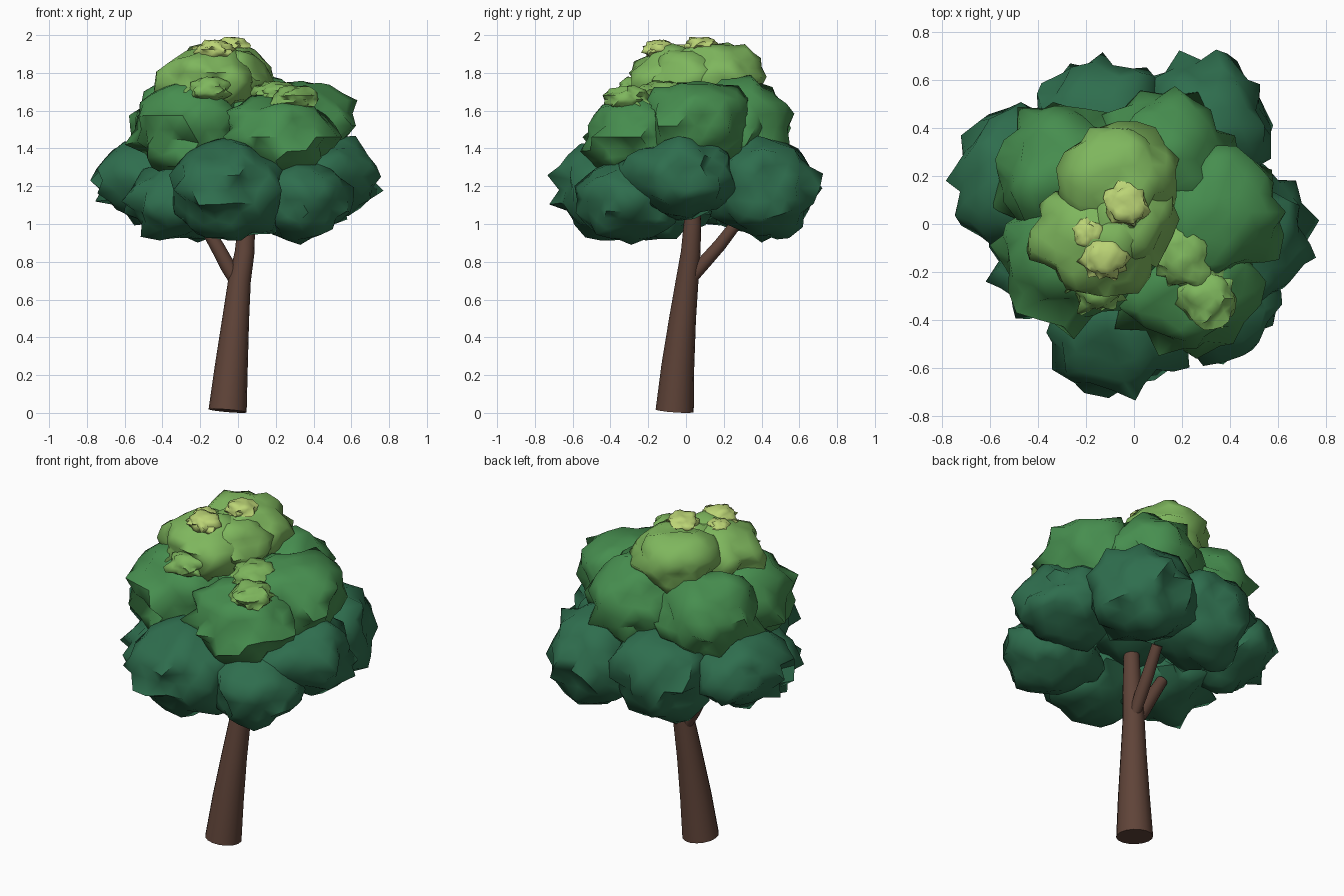
import bpy
import bmesh
import random
from mathutils import Vector, noise

random.seed(4)

default_cube = bpy.data.objects.get("Cube")
if default_cube:
    bpy.data.objects.remove(default_cube, do_unlink=True)


def make_material(name, red, green, blue):
    material = bpy.data.materials.new(name)
    material.use_nodes = True
    colour = (red, green, blue, 1)
    material.diffuse_color = colour
    material.node_tree.nodes["Principled BSDF"].inputs["Base Color"].default_value = colour
    return material


bark = make_material("brown bark", .115, .057, .04)
dark_green = make_material("dark green leaves", .028, .155, .076)
mid_green = make_material("mid green leaves", .062, .27, .078)
light_green = make_material("light green leaves", .21, .47, .11)
yellow_green = make_material("yellow green leaves", .5, .66, .18)


def add_object(name, mesh, material):
    mesh.materials.append(material)
    item = bpy.data.objects.new(name, mesh)
    bpy.context.collection.objects.link(item)
    return item


def smooth(item, angle):
    bpy.ops.object.select_all(action='DESELECT')
    item.select_set(True)
    bpy.context.view_layer.objects.active = item
    bpy.ops.object.shade_smooth_by_angle(angle=angle)


# Tapered limbs: rings swept along a path, flat caps at both ends
def limb(name, path, sides=16):
    bm = bmesh.new()
    rings = []
    for index, (x, y, z, radius) in enumerate(path):
        before = Vector(path[max(index - 1, 0)][:3])
        after = Vector(path[min(index + 1, len(path) - 1)][:3])
        turn = Vector((0, 0, 1)).rotation_difference(after - before)
        ring = bmesh.ops.create_circle(bm, segments=sides, radius=radius)["verts"]
        for vert in ring:
            vert.co = turn @ vert.co + Vector((x, y, z))
        rings.append(ring)
    for low, high in zip(rings, rings[1:]):
        for i in range(sides):
            j = (i + 1) % sides
            bm.faces.new((low[i], low[j], high[j], high[i]))
    bm.faces.new(rings[0])
    bm.faces.new(rings[-1])
    bmesh.ops.recalc_face_normals(bm, faces=bm.faces)
    mesh = bpy.data.meshes.new(name)
    bm.to_mesh(mesh)
    bm.free()
    smooth(add_object(name, mesh, bark), .8)


limb("trunk", [(-.055, -.06, .011, .101), (-.035, -.043, .25, .087), (-.012, -.018, .5, .071),
               (.008, .006, .7, .06), (.035, .025, .85, .052), (.045, .034, 1, .046),
               (.05, .035, 1.3, .035)])
limb("side_branch", [(.02, .015, .64, .03), (-.05, .015, .77, .04),
                     (-.11, .02, .88, .037), (-.18, .02, 1, .032)])
limb("back_branch", [(.02, .02, .7, .03), (.035, .1, .8, .036),
                     (.05, .18, .89, .034), (.07, .28, 1.02, .03)])


# Leaf clumps: lumpy ball with a ragged rim of spikes
def leaf_clump(name, centre, size, material, lump, spike):
    bm = bmesh.new()
    bmesh.ops.create_icosphere(bm, subdivisions=3, radius=1)
    shift = Vector([random.uniform(-50, 50) for axis in range(3)])
    for vert in bm.verts:
        way = vert.co.normalized()
        swell = noise.noise(way * 1.7 + shift) + .7 * noise.noise(way * 4 + shift)
        rim = max(.15, 1 - 1.4 * abs(way.z + .15))
        reach = 1 + lump * swell + spike * rim * random.choice((-.6, -.2, 0, 1))
        vert.co = [c + s * w * reach for c, s, w in zip(centre, size, way)]
    mesh = bpy.data.meshes.new(name)
    bm.to_mesh(mesh)
    bm.free()
    smooth(add_object(name, mesh, material), 1.1)


def leaf_layer(name, clumps, material, lump=.22, spike=.2):
    for number, clump in enumerate(clumps, 1):
        leaf_clump(f"{name}_{number}", clump[:3], clump[3:], material, lump, spike)


# Lower ring of clumps around a hidden core
leaf_layer("lower_leaves", [
    (-.05, -.4, 1.18, .3, .29, .26),
    (-.31, -.14, 1.12, .26, .26, .21),
    (-.47, .18, 1.23, .27, .28, .21),
    (-.13, .4, 1.2, .28, .28, .26),
    (.29, .41, 1.19, .28, .28, .26),
    (.46, -.04, 1.25, .27, .28, .22),
    (.33, -.29, 1.13, .26, .27, .22),
    (0, .02, 1.27, .3, .3, .2),
], dark_green)

# Middle ring of clumps
leaf_layer("middle_leaves", [
    (-.25, -.14, 1.5, .29, .28, .25),
    (.21, -.24, 1.46, .29, .27, .22),
    (.34, .05, 1.52, .27, .28, .25),
    (.12, .27, 1.51, .28, .28, .26),
    (-.29, .22, 1.5, .28, .28, .25),
    (.06, 0, 1.53, .2, .2, .18),
], mid_green)

# Crown and small sunlit tufts
leaf_layer("crown_leaves", [
    (-.16, -.07, 1.75, .26, .23, .19),
    (-.07, .19, 1.78, .24, .23, .19),
    (-.05, .02, 1.76, .2, .2, .18),
], light_green, spike=.15)
leaf_layer("small_tuft", [
    (.2, -.13, 1.69, .12, .13, .07),
    (.31, -.31, 1.66, .11, .12, .07),
    (-.15, -.26, 1.71, .11, .1, .07),
], light_green, lump=.28, spike=.25)
leaf_layer("top_tuft", [
    (-.13, -.14, 1.925, .09, .09, .05),
    (-.03, .08, 1.945, .09, .08, .045),
    (-.19, -.04, 1.915, .06, .06, .035),
], yellow_green, lump=.28, spike=.25)
